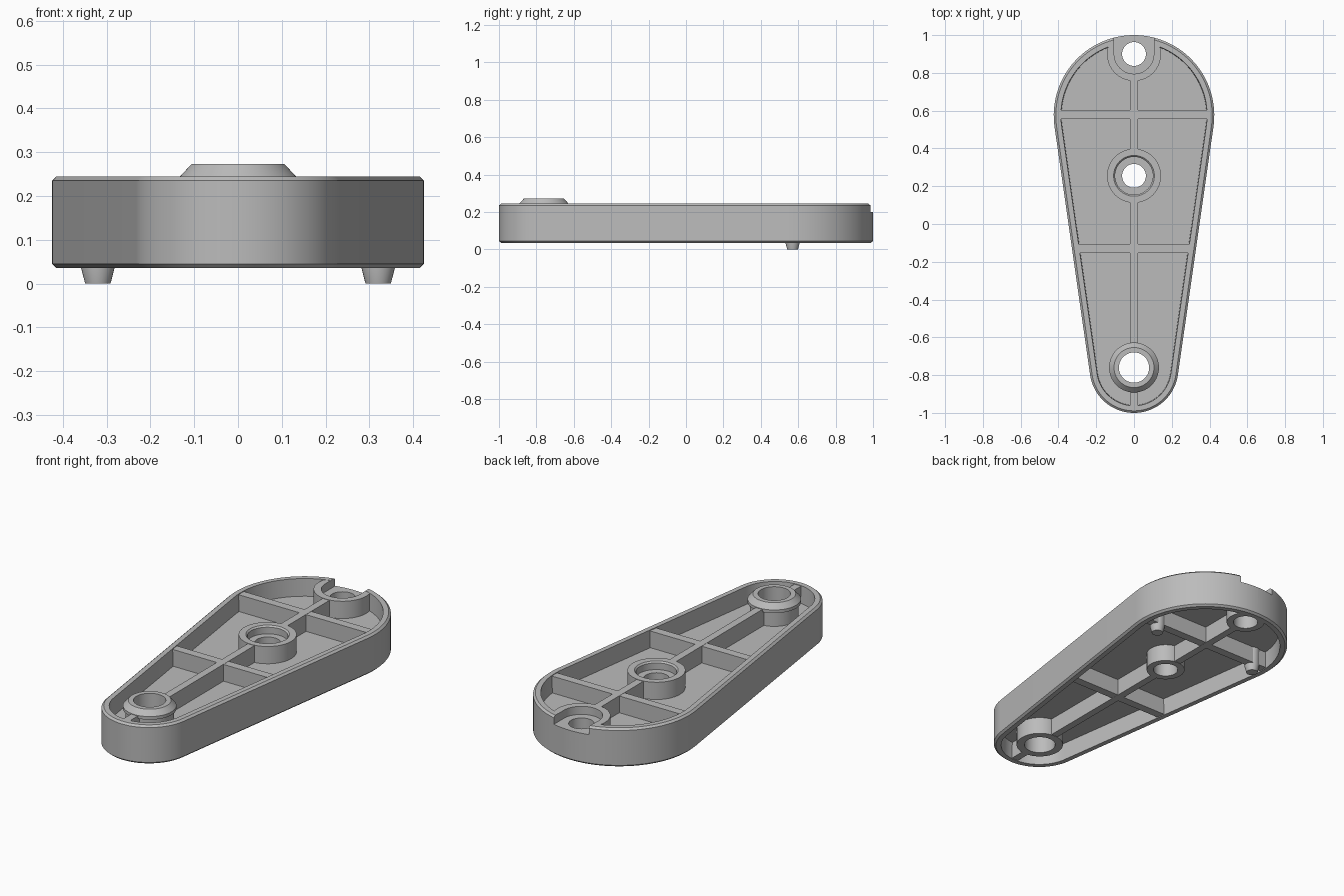
import bpy, bmesh, math

if "Cube" in bpy.data.objects:
    bpy.data.objects.remove(bpy.data.objects["Cube"], do_unlink=True)

grey = bpy.data.materials.new("light_grey")
grey.use_nodes = True
colour = (0.5, 0.5, 0.5, 1)
grey.diffuse_color = colour
grey.node_tree.nodes["Principled BSDF"].inputs["Base Color"].default_value = colour

# Main dimensions
BIG_Y, BIG_R = 0.575, 0.425
SMALL_Y, SMALL_R = -0.765, 0.235
BOTTOM, TOP = 0.035, 0.245
WEB_LOW, WEB_HIGH = 0.13, 0.15
TILT = math.asin((BIG_R - SMALL_R) / (BIG_Y - SMALL_Y))


def arc(y, radius, start, end, steps):
    angles = [start + (end - start) * i / steps for i in range(steps + 1)]
    return [(radius * math.cos(a), y + radius * math.sin(a)) for a in angles]


def outline(inset):
    """Two arcs joined by their common tangents."""
    return (arc(BIG_Y, BIG_R - inset, -TILT, math.pi + TILT, 64)
            + arc(SMALL_Y, SMALL_R - inset, math.pi + TILT, 2 * math.pi - TILT, 48))


def circle(y, radius, steps=64):
    return arc(y, radius, 0, 2 * math.pi, steps)[:-1]


def rectangle(x0, x1, y0, y1):
    return [(x0, y0), (x1, y0), (x1, y1), (x0, y1)]


def loft(name, sections):
    """Solid through a stack of (z, points) sections."""
    bm = bmesh.new()
    rings = [[bm.verts.new((x, y, z)) for x, y in pts] for z, pts in sections]
    for low, high in zip(rings, rings[1:]):
        for i in range(len(low)):
            j = (i + 1) % len(low)
            bm.faces.new((low[i], low[j], high[j], high[i]))
    bm.faces.new(rings[0][::-1])
    bm.faces.new(rings[-1])
    bmesh.ops.recalc_face_normals(bm, faces=bm.faces)
    mesh = bpy.data.meshes.new(name)
    bm.to_mesh(mesh)
    bm.free()
    mesh.materials.append(grey)
    ob = bpy.data.objects.new(name, mesh)
    bpy.context.collection.objects.link(ob)
    return ob


def prism(name, points, z0, z1):
    return loft(name, [(z0, points), (z1, points)])


def combine(target, tool, operation):
    """Apply a boolean and discard the tool."""
    tool.hide_render = True
    bpy.context.view_layer.objects.active = target
    mod = target.modifiers.new(operation, 'BOOLEAN')
    mod.operation, mod.solver, mod.object = operation, 'EXACT', tool
    bpy.ops.object.modifier_apply(modifier=mod.name)
    bpy.data.objects.remove(tool, do_unlink=True)


def clamp(points, radius=BIG_R - 0.015):
    """Keep points inside the large rounded end."""
    result = []
    for x, y in points:
        scale = min(1, radius / math.hypot(x, y - BIG_Y))
        result.append((x * scale, BIG_Y + (y - BIG_Y) * scale))
    return result


# Chamfered rim with a recess above and below the thin web
profile = [(WEB_LOW, 0.041), (BOTTOM, 0.038), (BOTTOM, 0.011), (BOTTOM + 0.01, 0),
           (TOP - 0.01, 0), (TOP, 0.011), (TOP, 0.038), (WEB_HIGH, 0.041)]
body = loft("lever_body", [(z, outline(inset)) for z, inset in profile])

# Lengthwise and crosswise ribs
RIB_LOW, RIB_HIGH = BOTTOM + 0.003, TOP - 0.003
combine(body, prism("spine", rectangle(-0.02, 0.02, -0.98, 0.97), RIB_LOW, RIB_HIGH), 'UNION')
for y in (0.58, -0.13):
    half = (BIG_R + math.sin(TILT) * (y - BIG_Y)) / math.cos(TILT) - 0.02
    rib = prism("cross_rib", rectangle(-half, half, y - 0.023, y + 0.023),
                RIB_LOW + 0.001, RIB_HIGH - 0.001)
    combine(body, rib, 'UNION')

# Bosses, slimmer below the web
BACK, MIDDLE, FRONT = 0.9, 0.255, -0.76
BOSS_LOW, BOSS_HIGH = BOTTOM + 0.001, TOP - 0.001
for y in (BACK, MIDDLE):
    upper, lower = circle(y, 0.143), circle(y, 0.098)
    if y == BACK:
        upper, lower = clamp(upper), clamp(lower)
    combine(body, prism("upper_boss", upper, 0.141, BOSS_HIGH), 'UNION')
    combine(body, prism("lower_boss", lower, BOSS_LOW, 0.139), 'UNION')
front_steps = [(BOSS_LOW, 0.12), (0.228, 0.12), (0.228, 0.132), (0.245, 0.132), (0.273, 0.106)]
combine(body, loft("front_boss", [(z, circle(FRONT, r)) for z, r in front_steps]), 'UNION')

# Through holes
for y, radius in ((BACK, 0.063), (MIDDLE, 0.063), (FRONT, 0.08)):
    combine(body, prism("hole_cutter", circle(y, radius), -0.1, 0.5), 'DIFFERENCE')

# Middle counterbore and open notch at the back
SEAT = 0.2
bore = loft("bore_cutter", [(z, circle(MIDDLE, r)) for z, r in
                            ((SEAT, 0.1), (0.236, 0.1), (0.254, 0.118))])
combine(body, bore, 'DIFFERENCE')
slot = arc(BACK, 0.105, math.pi, 2 * math.pi, 32) + [(0.105, 1.1), (-0.105, 1.1)]
combine(body, prism("slot_cutter", slot, SEAT, 0.3), 'DIFFERENCE')
body.name = "lever_body"

# Tapered locating pins underneath
pins = []
for side, x in (("left", 0.32), ("right", -0.32)):
    pin = loft(side + "_pin", [(z, circle(0, r, 32)) for z, r in
                               ((0, 0.029), (BOTTOM, 0.038), (0.135, 0.04))])
    pin.location = (x, 0.57, 0)
    pins.append(pin)

# Smooth curved walls, keeping crisp edges
bpy.ops.object.select_all(action='DESELECT')
for ob in [body] + pins:
    ob.select_set(True)
bpy.context.view_layer.objects.active = body
bpy.ops.object.shade_smooth_by_angle(angle=math.radians(25))
